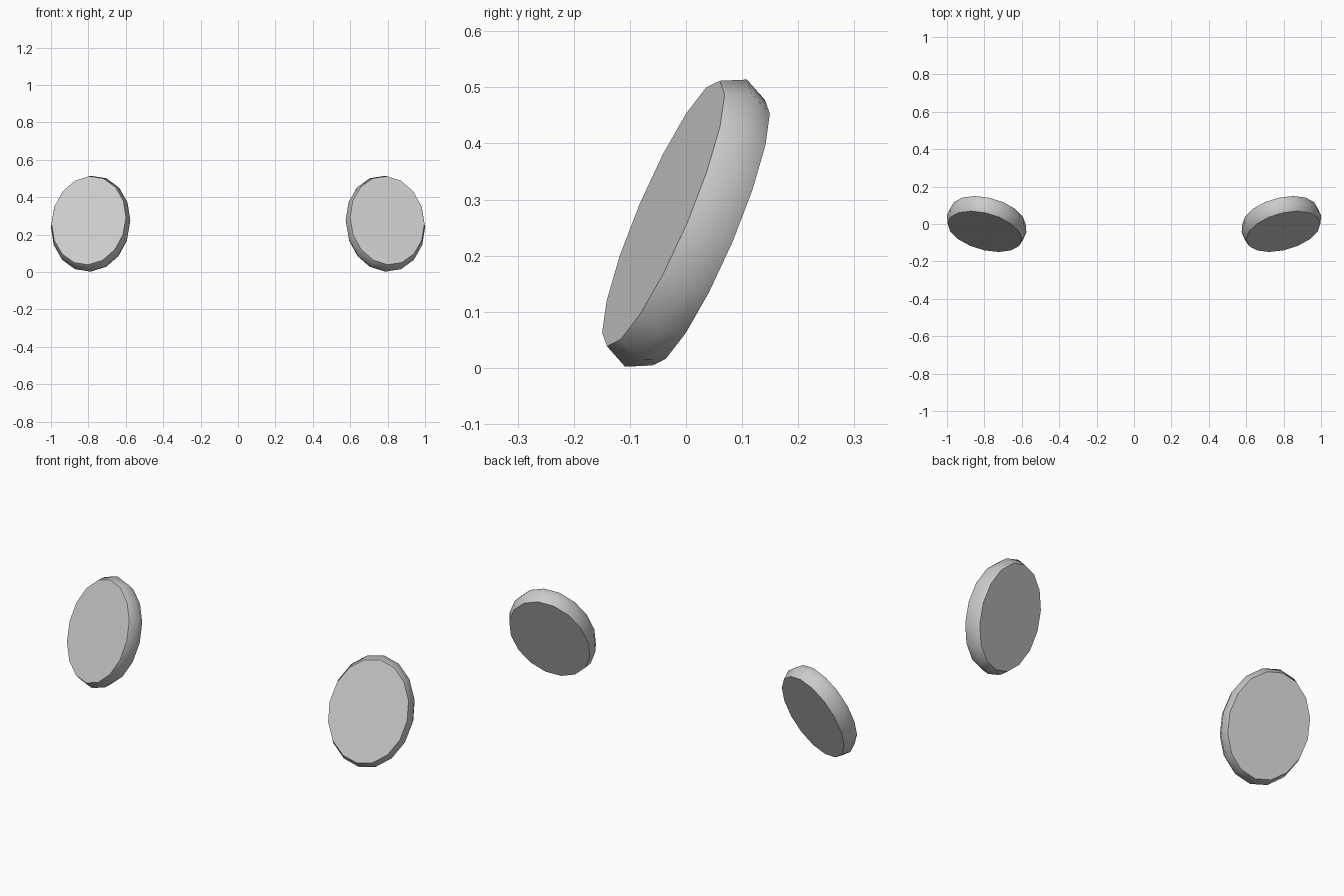
import bpy, bmesh
from math import radians, sin, cos, pi
from mathutils import Matrix, Vector

if "Cube" in bpy.data.objects:
    bpy.data.objects.remove(bpy.data.objects["Cube"])

SIDES = 16
# rings of one disc: depth along its axis, half width, half height
RINGS = [(-0.045, 0.204, 0.257), (0.0, 0.218, 0.278), (0.045, 0.204, 0.257)]


def disc(name, side):
    """Oval lens with flat faces and a slightly bulged rim, tilted back and turned outward."""
    tilt = (Matrix.Rotation(radians(14), 4, 'Z') @ Matrix.Rotation(radians(-22.5), 4, 'X')
            @ Matrix.Rotation(radians(5), 4, 'Y'))
    place = Matrix.Translation((0.788, 0, 0.258)) @ tilt
    bm = bmesh.new()
    rings = []
    for d, rx, rz in RINGS:
        rings.append([bm.verts.new(place @ Vector((rx * sin(2 * pi * i / SIDES), d,
                                                   rz * cos(2 * pi * i / SIDES))))
                      for i in range(SIDES)])
    for a, b in zip(rings, rings[1:]):
        for i in range(SIDES):
            j = (i + 1) % SIDES
            bm.faces.new((a[i], a[j], b[j], b[i]))
    bm.faces.new(rings[0])
    bm.faces.new(rings[-1])
    for v in bm.verts:
        v.co.x *= side
    bmesh.ops.recalc_face_normals(bm, faces=bm.faces)
    me = bpy.data.meshes.new(name)
    bm.to_mesh(me)
    bm.free()
    ob = bpy.data.objects.new(name, me)
    bpy.context.collection.objects.link(ob)
    # smooth rim, sharp flat faces
    bpy.ops.object.select_all(action='DESELECT')
    ob.select_set(True)
    bpy.context.view_layer.objects.active = ob
    bpy.ops.object.shade_smooth_by_angle(angle=radians(55))


# the mirrored pair
disc("right_disc", 1)
disc("left_disc", -1)
